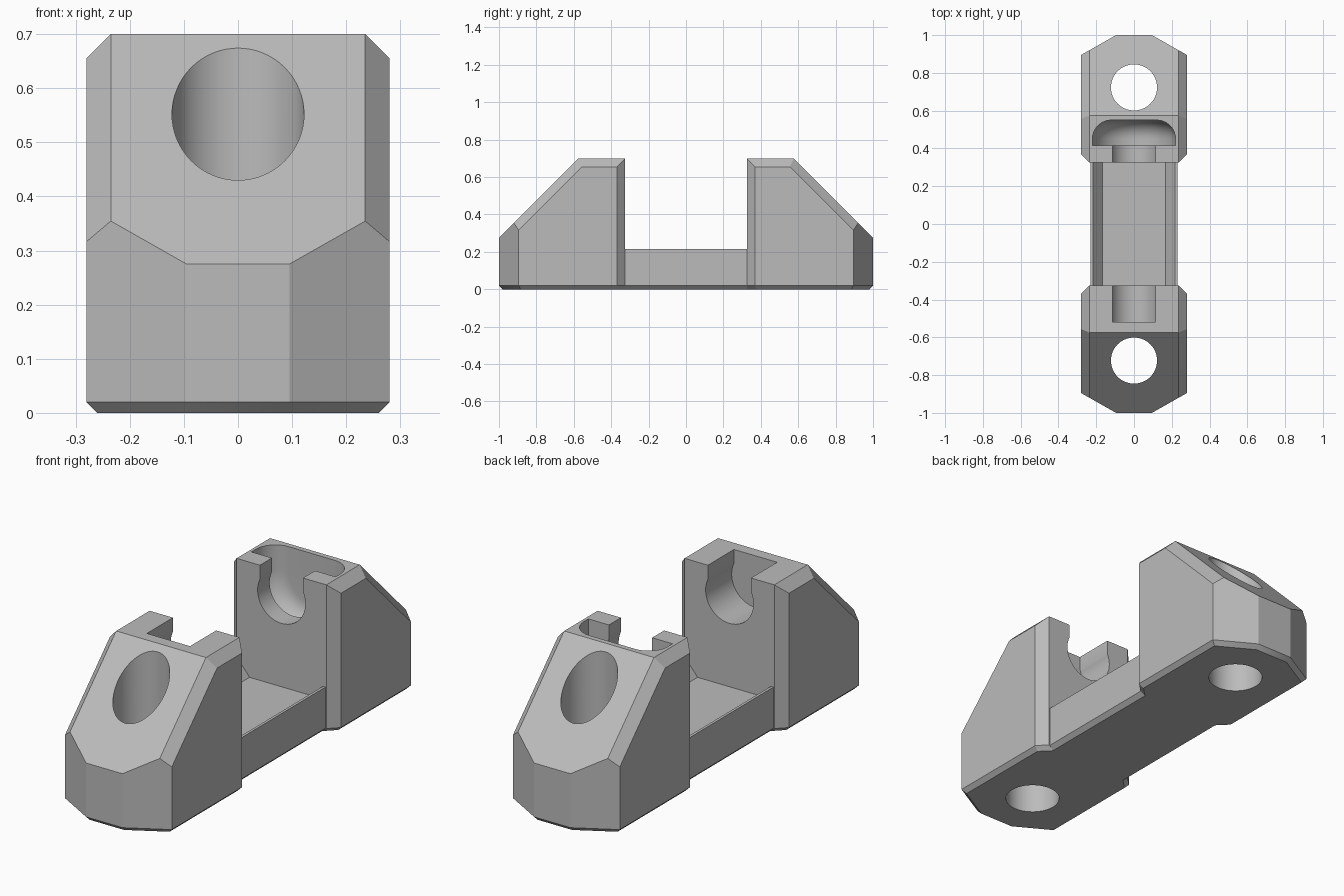
import bpy, bmesh, math
from mathutils import Vector

old = bpy.data.objects.get("Cube")
if old:
    bpy.data.objects.remove(old, do_unlink=True)

grey = bpy.data.materials.new("plain_grey")
grey.use_nodes = True
COLOUR = (0.5, 0.5, 0.5, 1)
grey.diffuse_color = COLOUR
grey.node_tree.nodes["Principled BSDF"].inputs["Base Color"].default_value = COLOUR

TOP, HALF_W, NECK_W, INNER = 0.7, 0.28, 0.235, 0.325
BOLT_Z, BOLT_R, SLOT_W = 0.58, 0.125, 0.113


def finish(name, bm):
    bmesh.ops.recalc_face_normals(bm, faces=bm.faces)
    mesh = bpy.data.meshes.new(name)
    bm.to_mesh(mesh)
    bm.free()
    mesh.materials.append(grey)
    obj = bpy.data.objects.new(name, mesh)
    bpy.context.collection.objects.link(obj)
    return obj


def prism(name, outline, place, start, end):
    """Extrude a closed 2D outline between two positions along an axis."""
    bm = bmesh.new()
    face = bm.faces.new([bm.verts.new(place(u, v, start)) for u, v in outline])
    new = bmesh.ops.extrude_face_region(bm, geom=[face])["geom"]
    shift = Vector(place(0, 0, end)) - Vector(place(0, 0, start))
    bmesh.ops.translate(bm, vec=shift, verts=[g for g in new if isinstance(g, bmesh.types.BMVert)])
    return finish(name, bm)


def along_y(u, v, w):
    return (u, w, v)


def along_z(u, v, w):
    return (u, v, w)


def combine(target, tool, operation):
    mod = target.modifiers.new(operation.lower(), "BOOLEAN")
    mod.operation, mod.solver, mod.object = operation, "EXACT", tool
    bpy.ops.object.select_all(action="DESELECT")
    bpy.context.view_layer.objects.active = target
    target.select_set(True)
    bpy.ops.object.modifier_apply(modifier=mod.name)
    bpy.data.objects.remove(tool, do_unlink=True)


def end_block(name, side):
    """Box trimmed by bevel planes: sloped face, cut corners, chamfered rims."""
    bm = bmesh.new()
    bmesh.ops.create_cube(bm, size=1)
    for v in bm.verts:
        v.co = (v.co.x * 2 * HALF_W, INNER if v.co.y < 0 else 1, TOP if v.co.z > 0 else 0)
    down = Vector((0, 0, -1))
    planes = [((0, 1, 0.275), Vector((0, 1, 1))), ((0, 1, 0.02), Vector((0, 1, -1)))]
    for s in (-1, 1):
        nose = Vector((s * 0.105, 0.185, 0)).normalized()
        inner = Vector((s, -1, 0)).normalized()
        flank = Vector((s, 0, 0))
        rim = (s * NECK_W, 0.575, TOP)
        planes += [
            ((s * 0.095, 1, 0.02), nose), ((s * 0.095, 1, 0.02), nose + down),
            ((s * NECK_W, INNER, 0.02), inner), ((s * NECK_W, INNER, 0.02), inner + down),
            ((s * HALF_W, 0, 0.02), flank + down),
            (rim, Vector((s, 0, 1))), (rim, Vector((s, 0.707, 0.707))),
        ]
    for point, normal in planes:
        bmesh.ops.bisect_plane(bm, geom=bm.verts[:] + bm.edges[:] + bm.faces[:], dist=1e-5,
                               plane_co=point, plane_no=normal, clear_outer=True)
        rim_edges = [e for e in bm.edges if e.is_boundary]
        if rim_edges:
            bmesh.ops.holes_fill(bm, edges=rim_edges, sides=0)
    for v in bm.verts:
        v.co.y *= side
    return finish(name, bm)


def keyhole_slot(start, end):
    """Round seat with a slightly narrower open neck above."""
    a0 = math.acos(SLOT_W / BOLT_R)
    steps = 40
    sweep = math.pi + 2 * a0
    pts = []
    for i in range(steps + 1):
        a = math.pi - a0 + sweep * i / steps
        pts.append((BOLT_R * math.cos(a), BOLT_Z + BOLT_R * math.sin(a)))
    pts += [(SLOT_W, TOP + 0.1), (-SLOT_W, TOP + 0.1)]
    return prism("slot_cutter", pts, along_y, start, end)


def head_pocket():
    """Domed pocket, open upward, for a rounded fastener head."""
    profile = [(0, 0.415), (0.22, 0.415), (0.22, 0.45)]
    for i in range(1, 9):
        a = math.pi / 2 * i / 9
        profile.append((0.12 + 0.1 * math.cos(a), 0.45 + 0.1 * math.sin(a)))
    profile += [(0.12, 0.55), (0, 0.55)]
    bm = bmesh.new()
    verts = [bm.verts.new((r, y, BOLT_Z)) for r, y in profile]
    edges = [bm.edges.new(pair) for pair in zip(verts, verts[1:])]
    bmesh.ops.spin(bm, geom=verts + edges, cent=(0, 0, BOLT_Z), axis=(0, 1, 0),
                   angle=math.pi, steps=32)
    bmesh.ops.remove_doubles(bm, verts=bm.verts, dist=1e-5)
    # keep the bowl on the lower side
    if max(v.co.z for v in bm.verts) > BOLT_Z + 0.01:
        for v in bm.verts:
            v.co.z = 2 * BOLT_Z - v.co.z
    rim = [e for e in bm.edges if e.is_boundary]
    new = bmesh.ops.extrude_edge_only(bm, edges=rim)["geom"]
    for g in new:
        if isinstance(g, bmesh.types.BMVert):
            g.co.z = TOP + 0.1
    bmesh.ops.holes_fill(bm, edges=[e for e in bm.edges if e.is_boundary], sides=0)
    return finish("pocket_cutter", bm)


# Connecting bar with a tapered channel along its top
half = [(0.21, 0), (0.23, 0.02), (0.23, 0.215), (0.217, 0.215), (0.167, 0.155)]
outline = half + [(-x, z) for x, z in reversed(half)]
body = prism("bracket_body", outline, along_y, -0.36, 0.36)

# End blocks
for label, side in (("front_block", -1), ("back_block", 1)):
    combine(body, end_block(label, side), "UNION")

# Vertical mounting holes
for y in (-0.723, 0.723):
    ring = [(0.122 * math.cos(t * math.tau / 64), y + 0.122 * math.sin(t * math.tau / 64))
            for t in range(64)]
    combine(body, prism("hole_cutter", ring, along_z, -0.1, 0.9), "DIFFERENCE")

# Open slots facing each other, and the domed pocket in the back block
combine(body, keyhole_slot(-0.52, -0.3), "DIFFERENCE")
combine(body, keyhole_slot(0.3, 0.45), "DIFFERENCE")
combine(body, head_pocket(), "DIFFERENCE")

bpy.ops.object.shade_smooth_by_angle(angle=math.radians(25))
